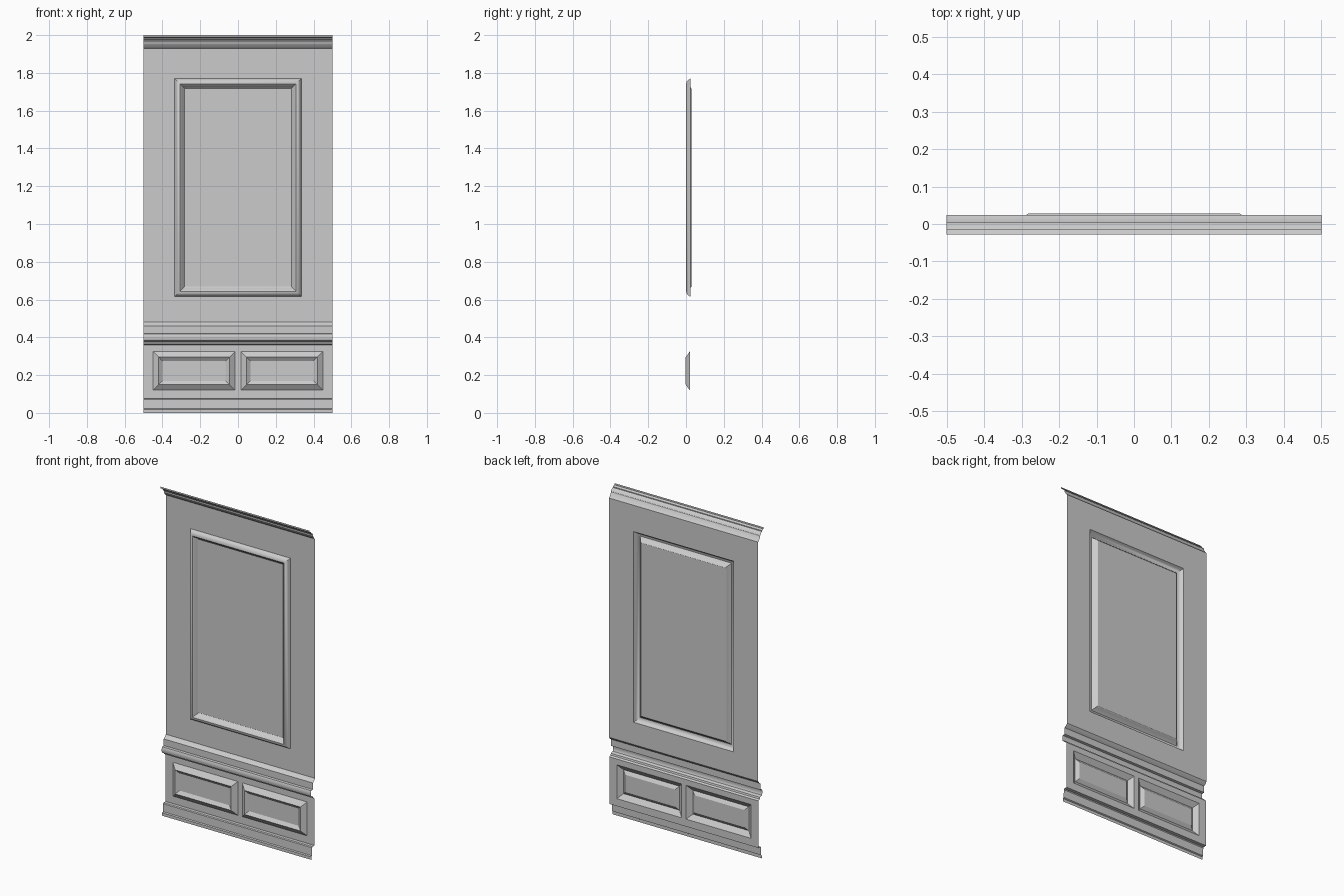
import bpy
import bmesh
import math

cube = bpy.data.objects.get("Cube")
if cube:
    bpy.data.objects.remove(cube, do_unlink=True)

HALF = 0.5          # half width of the whole wall section
WALL = 0.024        # y of the flat wall sheets
LOWER_WALL = 0.02

grey = bpy.data.materials.new("plain_grey")
grey.use_nodes = True
grey.diffuse_color = (0.6, 0.6, 0.6, 1)
grey.node_tree.nodes["Principled BSDF"].inputs["Base Color"].default_value = (0.6, 0.6, 0.6, 1)


def finish(bm, name):
    mesh = bpy.data.meshes.new(name)
    bm.to_mesh(mesh)
    bm.free()
    mesh.materials.append(grey)
    obj = bpy.data.objects.new(name, mesh)
    bpy.context.collection.objects.link(obj)
    bpy.ops.object.select_all(action="DESELECT")
    obj.select_set(True)
    bpy.context.view_layer.objects.active = obj
    bpy.ops.object.shade_smooth_by_angle(angle=math.radians(30))
    return obj


def moulding(name, profile):
    """Sweep a (y, z) profile, listed from bottom to top, across the width."""
    bm = bmesh.new()
    rows = [[bm.verts.new((x, y, z)) for x in (-HALF, HALF)] for y, z in profile]
    for low, high in zip(rows, rows[1:]):
        bm.faces.new((low[0], low[1], high[1], high[0]))
    return finish(bm, name)


def panelled_wall(name, wall, opening, wall_y, steps):
    """Wall sheet whose opening holds nested rectangles of (inset, y)."""
    def loop(rect, inset, y):
        x0, x1, z0, z1 = rect
        x0, x1, z0, z1 = x0 + inset, x1 - inset, z0 + inset, z1 - inset
        return [bm.verts.new((x, y, z))
                for x, z in ((x0, z0), (x1, z0), (x1, z1), (x0, z1))]

    bm = bmesh.new()
    loops = [loop(wall, 0, wall_y)] + [loop(opening, d, y) for d, y in steps]
    for outer, inner in zip(loops, loops[1:]):
        for i in range(4):
            j = (i + 1) % 4
            bm.faces.new((outer[i], outer[j], inner[j], inner[i]))
    bm.faces.new(loops[-1])
    return finish(bm, name)


# Upper wall with a tall panel framed by a rounded bead
panelled_wall("upper_wall_panel", (-HALF, HALF, 0.48, 1.93),
              (-0.335, 0.335, 0.615, 1.77), WALL,
              [(0, WALL), (0.007, 0.012), (0.018, 0.003), (0.028, 0.001),
               (0.036, 0.007), (0.045, 0.023), (0.053, 0.028)])

# Lower wall halves, each with a small raised-frame panel
for side, sign in (("left", 1), ("right", -1)):
    wall_x = sorted((0, sign * HALF))
    open_x = sorted((sign * 0.015, sign * 0.45))
    panelled_wall(side + "_lower_wall_panel", (*wall_x, 0.075, 0.36),
                  (*open_x, 0.12, 0.325), LOWER_WALL,
                  [(0, LOWER_WALL), (0.03, -0.002), (0.034, 0.001), (0.05, 0.012)])

# Crown moulding
moulding("crown_moulding", [
    (WALL, 1.93), (0.015, 1.937), (0.006, 1.953), (0.004, 1.956), (0.004, 1.962),
    (-0.004, 1.974), (-0.013, 1.98), (-0.013, 1.985), (-0.028, 1.99), (-0.028, 2.0)])

# Chair rail between the two walls
moulding("chair_rail", [
    (LOWER_WALL, 0.36), (0.008, 0.366), (0.005, 0.376), (-0.012, 0.382),
    (-0.016, 0.39), (-0.016, 0.41), (-0.012, 0.418), (0.003, 0.42),
    (0.003, 0.46), (0.012, 0.466), (WALL, 0.48)])

# Skirting board
moulding("skirting_board", [
    (-0.012, 0), (-0.012, 0.018), (-0.005, 0.022), (-0.004, 0.07),
    (0.0, 0.075), (LOWER_WALL, 0.075)])
